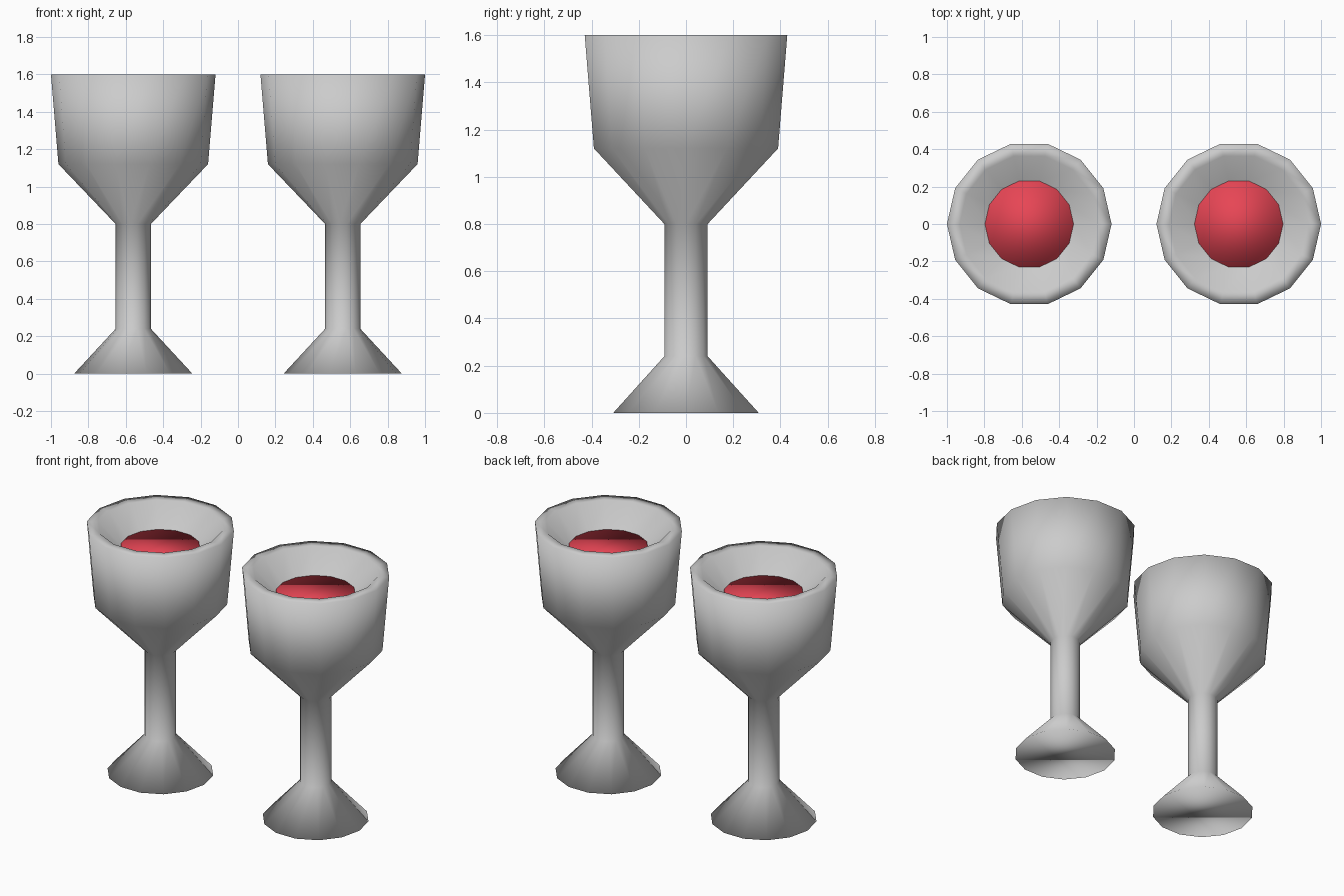
import bpy, bmesh
from math import cos, sin, tau

if "Cube" in bpy.data.objects:
    bpy.data.objects.remove(bpy.data.objects["Cube"])

SIDES = 14


def lathe(name, profile, x, color=None):
    """Solid of revolution from (radius, z) points, closed by flat caps."""
    bm = bmesh.new()
    rings = [[bm.verts.new((r * cos(tau * i / SIDES), r * sin(tau * i / SIDES), z))
              for i in range(SIDES)] for r, z in profile]
    for a, b in zip(rings, rings[1:]):
        for i in range(SIDES):
            j = (i + 1) % SIDES
            bm.faces.new((a[i], a[j], b[j], b[i]))
    bm.faces.new(rings[0][::-1])
    bm.faces.new(rings[-1])
    for f in bm.faces:
        f.smooth = True
    mesh = bpy.data.meshes.new(name)
    bm.to_mesh(mesh)
    bm.free()
    obj = bpy.data.objects.new(name, mesh)
    obj.location.x = x
    bpy.context.collection.objects.link(obj)
    if color:
        mesh.materials.append(color)
    return obj


red = bpy.data.materials.new("red_drink")
red.diffuse_color = (0.8, 0.06, 0.09, 1)
red.use_nodes = True
red.node_tree.nodes["Principled BSDF"].inputs["Base Color"].default_value = red.diffuse_color

# foot, stem, bowl, rim and the sloping inside of the bowl
goblet = [(0.316, 0), (0.094, 0.24), (0.094, 0.8), (0.40, 1.12),
          (0.44, 1.6), (0.372, 1.6), (0.23, 1.455)]
# drink set into the bottom of the bowl
drink = [(0.237, 1.40), (0.237, 1.47)]

for side, x in (("left", -0.56), ("right", 0.56)):
    lathe(f"{side}_goblet", goblet, x)
    lathe(f"{side}_drink", drink, x, red)
